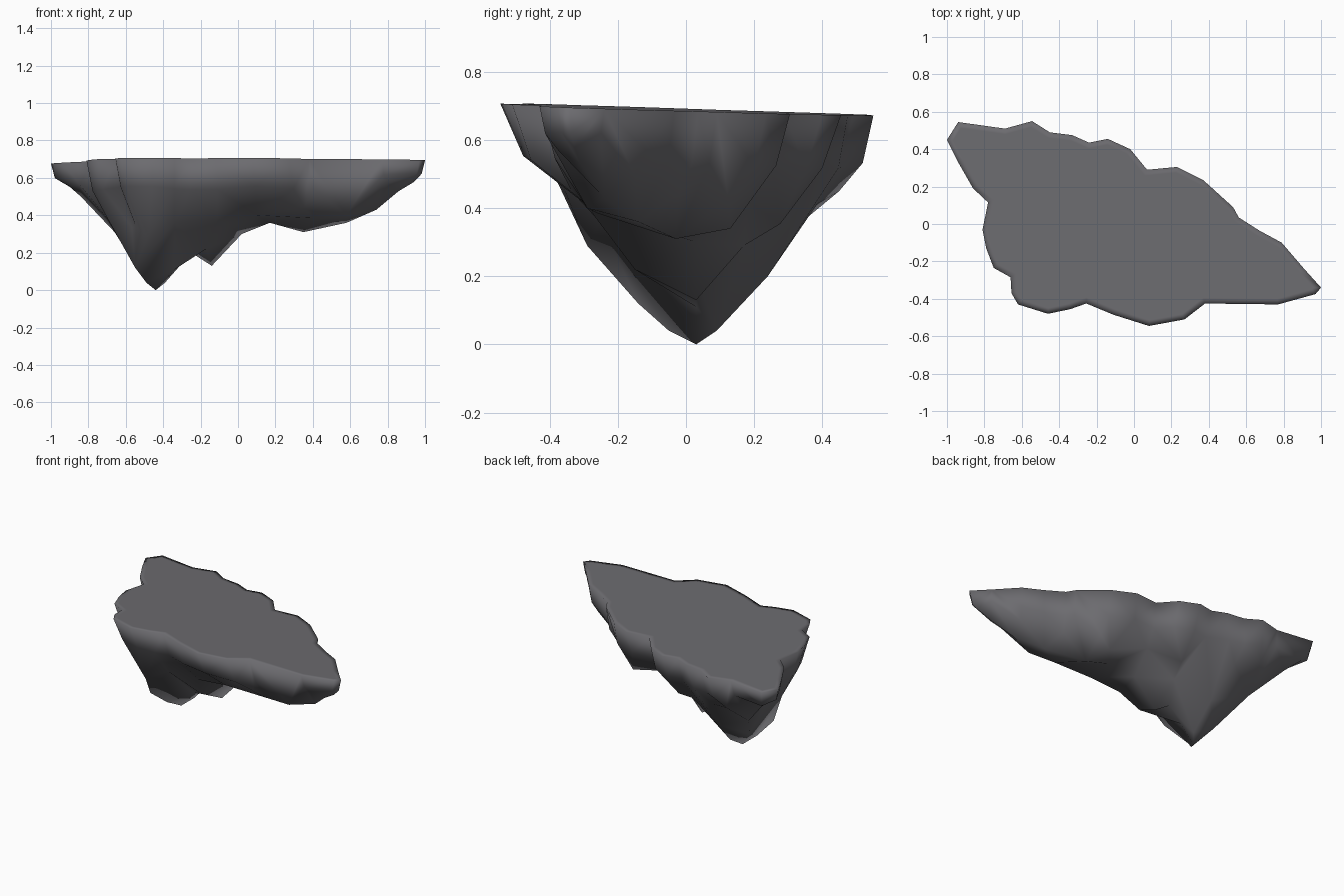
import bpy, bmesh
from mathutils import Vector
from mathutils.geometry import delaunay_2d_cdt, intersect_point_line

if "Cube" in bpy.data.objects:
    bpy.data.objects.remove(bpy.data.objects["Cube"])

# Rim of the flat top, counter-clockwise
RIM = [(-1, .45), (-.94, .33), (-.86, .19), (-.78, .115), (-.81, -.03), (-.79, -.13),
       (-.75, -.235), (-.66, -.285), (-.655, -.37), (-.62, -.43), (-.46, -.48), (-.34, -.455),
       (-.255, -.425), (-.11, -.485), (.08, -.545), (.27, -.51), (.38, -.425), (.77, -.43),
       (.97, -.375), (1, -.34), (.91, -.24), (.79, -.1), (.67, -.035), (.56, .035),
       (.53, .09), (.37, .235), (.23, .305), (.07, .29), (-.02, .4), (-.14, .455),
       (-.24, .435), (-.33, .475), (-.45, .49), (-.545, .55), (-.69, .51), (-.94, .545)]
# Lowest ridge line of the underside: x, y, z
SPINE = [(-.84, .4, .5), (-.66, .28, .31), (-.54, .1, .12), (-.44, .03, 0), (-.34, .03, .11),
         (-.25, .03, .2), (-.14, .03, .13), (.02, .03, .3), (.17, -.03, .36), (.35, -.03, .31),
         (.58, -.14, .36), (.74, -.24, .43), (.86, -.31, .53)]
# Extra lumps beside the ridge
LUMPS = [(-.55, -.14, .12), (-.48, -.29, .29), (-.49, -.05, .04), (-.39, .09, .04),
         (-.17, -.15, .22), (.1, -.28, .4), (.4, -.26, .385), (.58, -.29, .4), (.3, .13, .34),
         (-.4, .24, .2), (-.17, .17, .29)]


def top_z(x, y):
    return .688 - .035 * y - .005 * x


def nearest_spine(p):
    best = None
    for a, b in zip(SPINE, SPINE[1:]):
        a, b = Vector(a), Vector(b)
        t = max(0, min(1, intersect_point_line(p, a.xy, b.xy)[1]))
        q = a.lerp(b, t)
        if best is None or (q.xy - p).length < (best.xy - p).length:
            best = q
    return best


rock = bpy.data.materials.new("dark grey rock")
rock.diffuse_color = (.15, .148, .16, 1)
rock.use_nodes = True
rock.node_tree.nodes["Principled BSDF"].inputs["Base Color"].default_value = rock.diffuse_color

n = len(RIM)
pts = [Vector((x, y, top_z(x, y))) for x, y in RIM]
# Steep walls under the rim: rings running in towards the ridge
for i, (x, y) in enumerate(RIM):
    p = Vector((x, y))
    s = nearest_spine(p)
    power = .75 - .35 * min(1, s.z / .33)
    for t in ((.13, .42) if i % 2 else (.13,)):
        q = p.lerp(s.xy, t)
        z = top_z(x, y)
        pts.append(Vector((q.x, q.y, z + (s.z - z) * t ** power)))
pts += [Vector(p) for p in SPINE + LUMPS]

# Underside: triangulate the control points inside the rim
verts, _, faces, origin, _, _ = delaunay_2d_cdt(
    [p.xy for p in pts], [], [list(range(n))], 1, 1e-5)
bm = bmesh.new()
low = []
for v, o in zip(verts, origin):
    z = pts[o[0]].z if o else top_z(v.x, v.y)
    low.append(bm.verts.new((v.x, v.y, z)))
for f in faces:
    bm.faces.new([low[i] for i in f])

# Flat top with a narrow border that rounds the rim shading
loop = [next(low[k] for k, o in enumerate(origin) if i in o) for i in range(n)]
top = bm.faces.new(loop)
bm.normal_update()
bmesh.ops.inset_region(bm, faces=[top], thickness=.03, use_even_offset=True)
bmesh.ops.triangulate(bm, faces=[f for f in bm.faces if len(f.verts) > 4])
bmesh.ops.recalc_face_normals(bm, faces=bm.faces)
for f in bm.faces:
    f.smooth = True

mesh = bpy.data.meshes.new("floating_rock_island")
bm.to_mesh(mesh)
bm.free()
mesh.materials.append(rock)
island = bpy.data.objects.new("floating_rock_island", mesh)
bpy.context.collection.objects.link(island)
